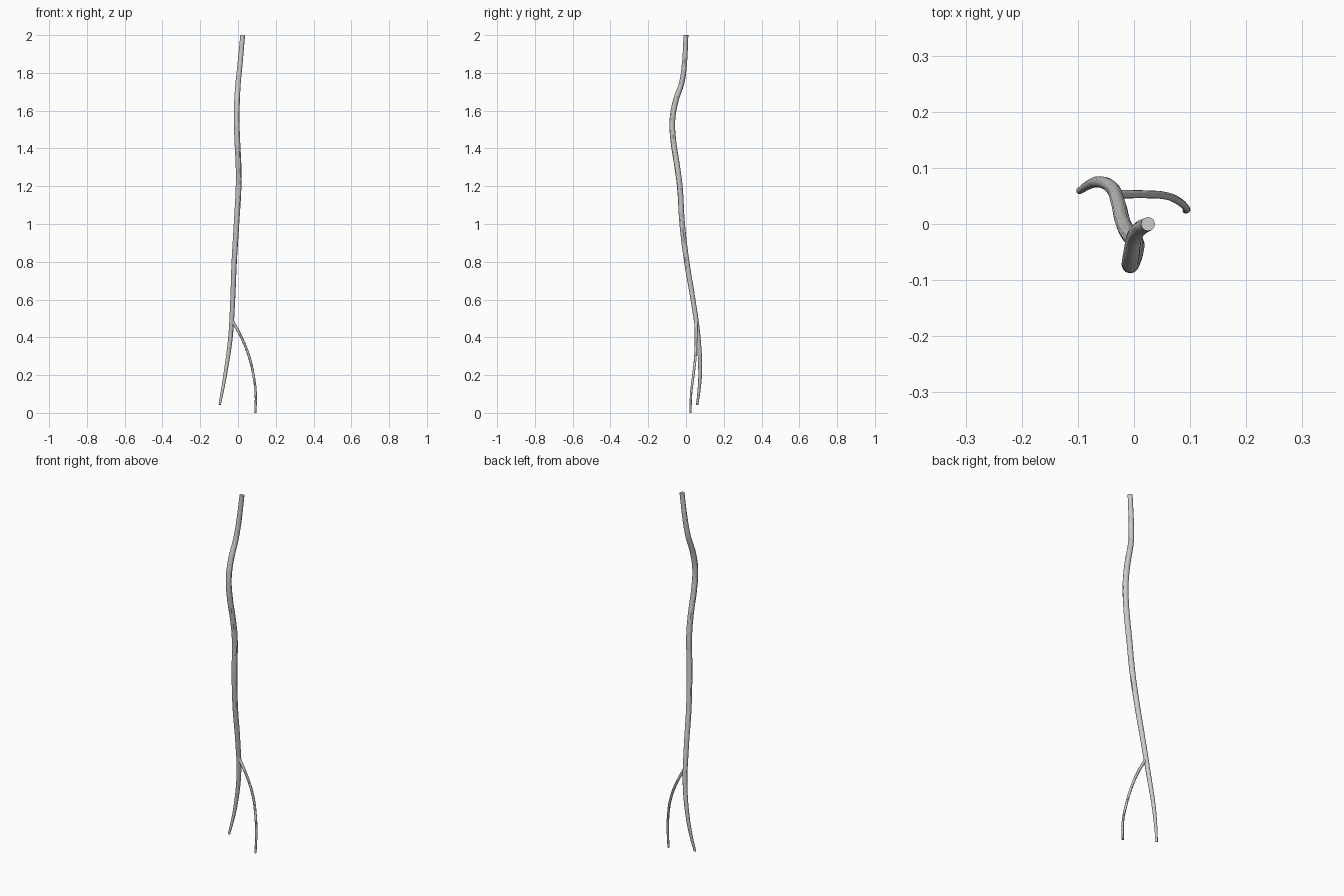
import bpy


def tube(name, points):
    """Tapered smooth tube through (x, y, z, radius) points."""
    curve = bpy.data.curves.new(name, 'CURVE')
    curve.dimensions = '3D'
    curve.bevel_depth = 1.0
    curve.bevel_resolution = 4
    curve.resolution_u = 8
    curve.use_fill_caps = True
    spline = curve.splines.new('BEZIER')
    spline.bezier_points.add(len(points) - 1)
    for bp, (x, y, z, r) in zip(spline.bezier_points, points):
        bp.co = (x, y, z)
        bp.radius = r
        bp.handle_left_type = bp.handle_right_type = 'AUTO'
    obj = bpy.data.objects.new(name, curve)
    bpy.context.collection.objects.link(obj)
    bpy.ops.object.select_all(action='DESELECT')
    obj.select_set(True)
    bpy.context.view_layer.objects.active = obj
    bpy.ops.object.convert(target='MESH')
    bpy.ops.object.shade_smooth_by_angle()
    return bpy.context.object


# Main hanging vine, thick at the top and thinning to the tip
tube("main_vine", [
    (0.025, 0.000, 2.00, 0.0125),
    (0.009, -0.010, 1.83, 0.0135),
    (0.001, -0.022, 1.75, 0.014),
    (-0.005, -0.055, 1.65, 0.015),
    (-0.007, -0.072, 1.55, 0.015),
    (-0.004, -0.068, 1.45, 0.015),
    (0.003, -0.046, 1.30, 0.015),
    (0.003, -0.033, 1.20, 0.015),
    (-0.008, -0.020, 1.00, 0.0145),
    (-0.020, 0.004, 0.80, 0.014),
    (-0.028, 0.037, 0.60, 0.013),
    (-0.040, 0.065, 0.40, 0.012),
    (-0.065, 0.075, 0.22, 0.010),
    (-0.082, 0.069, 0.12, 0.008),
    (-0.097, 0.059, 0.043, 0.006),
])

# Thin side tendril splitting off near the bottom
tube("side_tendril", [
    (-0.034, 0.053, 0.495, 0.008),
    (0.018, 0.053, 0.40, 0.007),
    (0.058, 0.050, 0.30, 0.0068),
    (0.082, 0.039, 0.20, 0.0065),
    (0.094, 0.027, 0.10, 0.006),
    (0.092, 0.024, 0.00, 0.0055),
])
